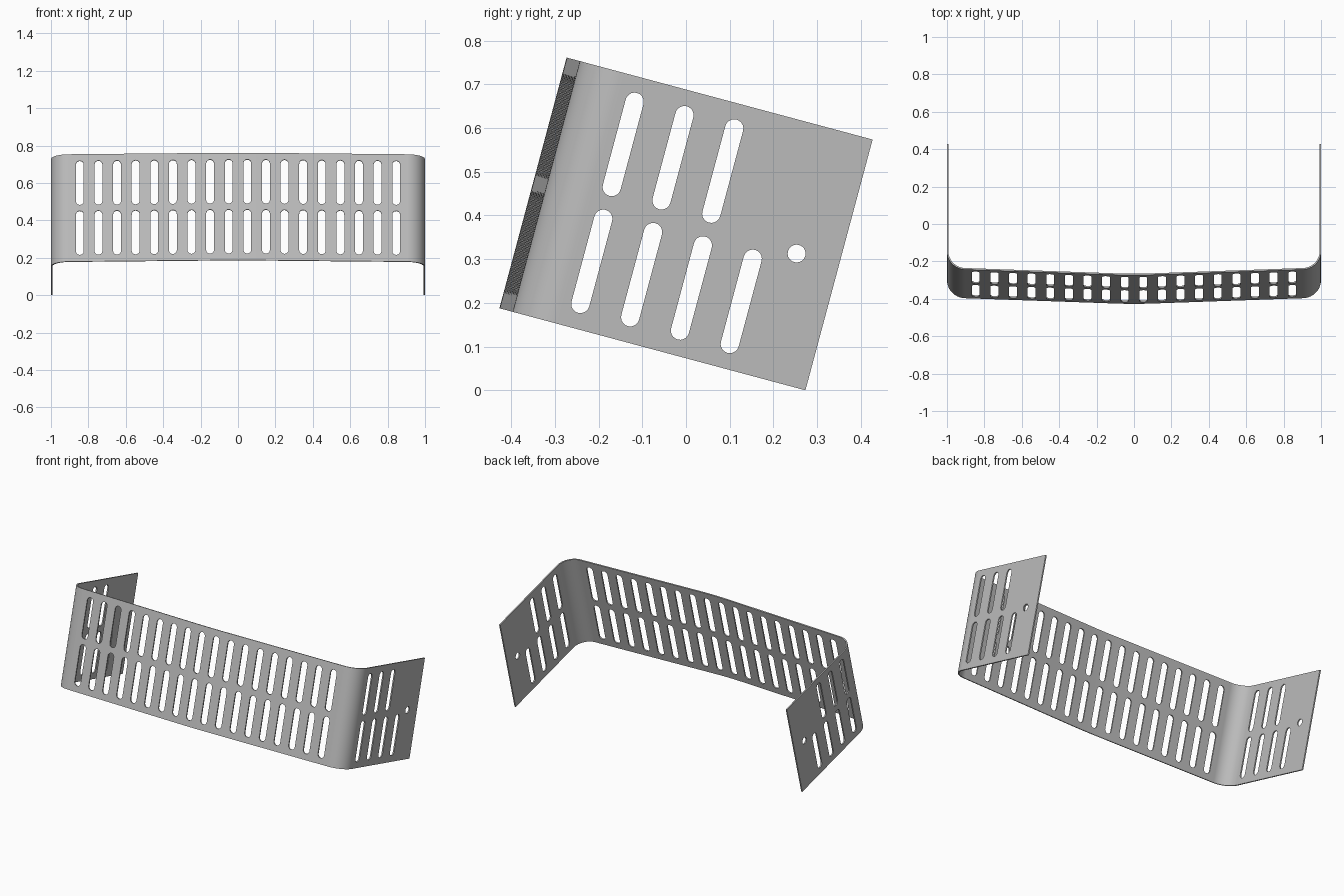
import bpy, bmesh
from math import sin, cos, pi, radians
from mathutils import Matrix

cube = bpy.data.objects.get("Cube")
if cube:
    bpy.data.objects.remove(cube, do_unlink=True)

DEPTH, HEIGHT, THICK = 0.725, 0.594, 0.008
CORNER_R, CROWN_R, SLOPE = 0.10, 2.7, radians(2.1)
SLOT_W, SLOT_L, ROW = 0.042, 0.244, 0.1385
MID = HEIGHT / 2

steel = bpy.data.materials.new("grey_steel")
steel.use_nodes = True
steel.diffuse_color = (0.5, 0.5, 0.5, 1)
steel.node_tree.nodes["Principled BSDF"].inputs["Base Color"].default_value = (0.5, 0.5, 0.5, 1)


def make_object(name, bm):
    bmesh.ops.recalc_face_normals(bm, faces=bm.faces)
    mesh = bpy.data.meshes.new(name)
    bm.to_mesh(mesh)
    bm.free()
    mesh.materials.append(steel)
    obj = bpy.data.objects.new(name, mesh)
    bpy.context.collection.objects.link(obj)
    return obj


def prism(bm, points, direction):
    """Extrude a closed outline into a solid."""
    face = bm.faces.new([bm.verts.new(p) for p in points])
    ext = bmesh.ops.extrude_face_region(bm, geom=[face])["geom"]
    moved = [g for g in ext if isinstance(g, bmesh.types.BMVert)]
    bmesh.ops.translate(bm, verts=moved, vec=direction)


def half_path(inset):
    """Plan line from the crowned middle, round the bend, to the rear end."""
    pts = []
    for i in range(5):
        a = SLOPE * i / 4
        r = CROWN_R - inset
        pts.append((r * sin(a), CROWN_R - r * cos(a)))
    cx = 1 - CORNER_R
    cy = (sin(SLOPE) * cx + CORNER_R - CROWN_R * (1 - cos(SLOPE))) / cos(SLOPE)
    for i in range(15):
        a = SLOPE + (pi / 2 - SLOPE) * i / 14
        r = CORNER_R - inset
        pts.append((cx + r * sin(a), cy - r * cos(a)))
    return pts + [(1 - inset, DEPTH)]


def full_path(inset):
    half = half_path(inset)
    return [(-x, y) for x, y in reversed(half[1:])] + half


def stadium(length, width, n=10):
    """Rounded slot outline; equal length and width give a circle."""
    r, h = width / 2, (length - width) / 2
    top = [(r * cos(pi * i / n), h + r * sin(pi * i / n)) for i in range(n + 1)]
    pts = top + [(-x, -z) for x, z in top]
    return pts if h > 0 else top + [(-x, -z) for x, z in top[1:-1]]


# Bent sheet
bm = bmesh.new()
outline = full_path(0) + full_path(THICK)[::-1]
prism(bm, [(x, y, 0) for x, y in outline], (0, 0, HEIGHT))
bracket = make_object("slotted_bracket", bm)

# Slot cutters: two rows on the front, staggered count on both side wings
bm = bmesh.new()
slot = stadium(SLOT_L, SLOT_W)
for row in (-1, 1):
    zc = MID + row * ROW
    for i in range(18):
        xc = (i - 8.5) * 0.0995
        prism(bm, [(xc + x, -0.05, zc + z) for x, z in slot], (0, 0.15, 0))
    for i in range(4 if row < 0 else 3):
        yc = 0.1765 + i * 0.118
        prism(bm, [(-1.1, yc + y, zc + z) for y, z in slot], (2.2, 0, 0))
# Mounting hole
prism(bm, [(-1.1, 0.6245 + y, MID + z) for y, z in stadium(0.041, 0.041)], (2.2, 0, 0))
cutter = make_object("slot_cutter", bm)
cutter.hide_render = True

# Cut the openings, then smooth the bends
bpy.ops.object.select_all(action='DESELECT')
bpy.context.view_layer.objects.active = bracket
bracket.select_set(True)
cut = bracket.modifiers.new("slots", 'BOOLEAN')
cut.operation, cut.solver, cut.object = 'DIFFERENCE', 'EXACT', cutter
bpy.ops.object.modifier_apply(modifier=cut.name)
bpy.data.objects.remove(cutter, do_unlink=True)
bpy.ops.object.shade_smooth_by_angle(angle=radians(30))
bracket.modifiers.new("flat_panels", 'WEIGHTED_NORMAL').keep_sharp = True

# Lean the whole bracket so it rests on its rear lower corners
bracket.data.transform(Matrix.Translation((0, -0.427, DEPTH * sin(radians(15))))
                       @ Matrix.Rotation(radians(-15), 4, 'X'))
